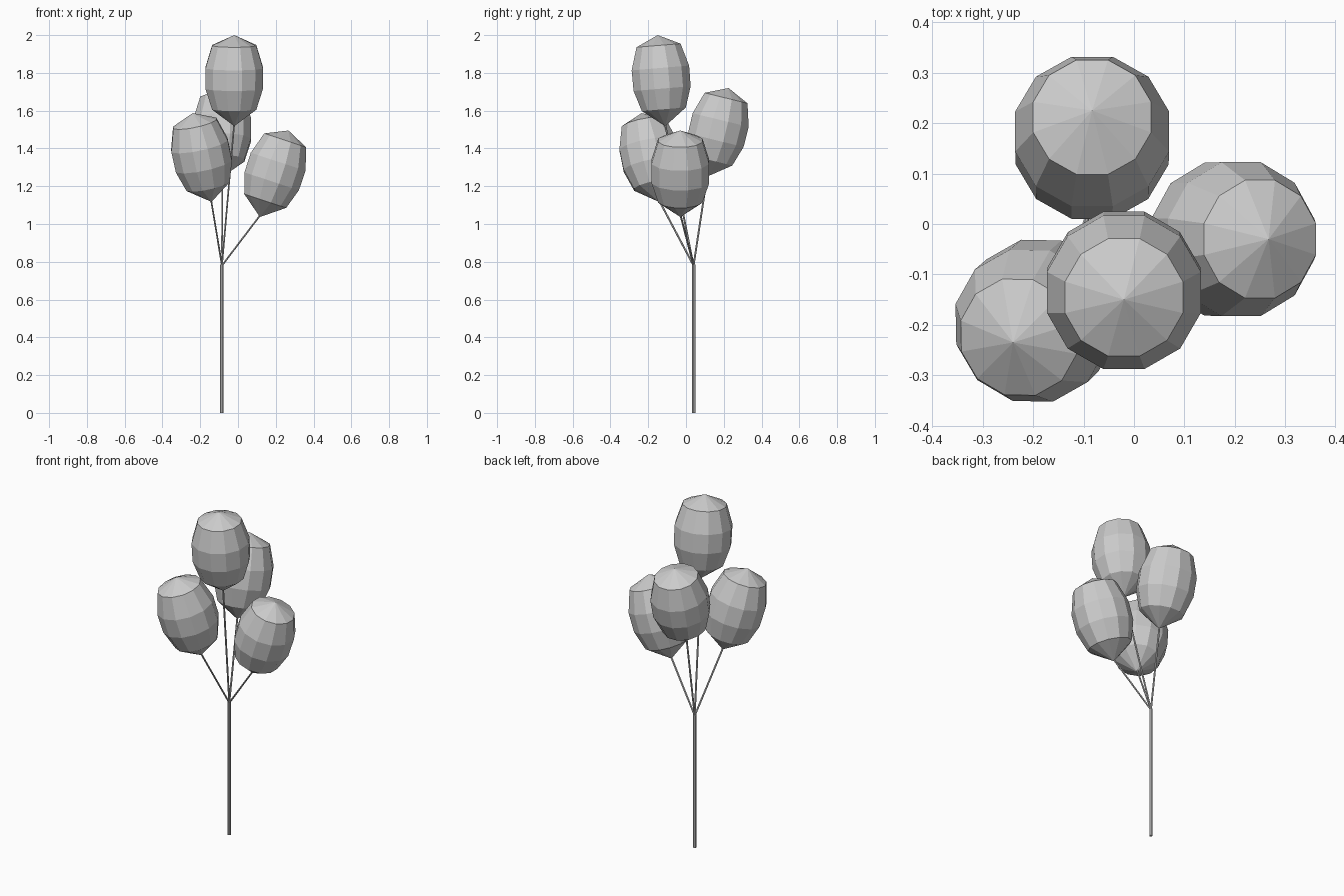
import bpy, bmesh, math
from mathutils import Vector

if "Cube" in bpy.data.objects:
    bpy.data.objects.remove(bpy.data.objects["Cube"])

KNOT = Vector((-0.085, 0.04, 0.78))

# balloon outline: distance from the tip, ring radius
PROFILE = [(0.09, 0.121), (0.2, 0.157), (0.31, 0.158), (0.43, 0.121)]
LENGTH = 0.485
SIDES = 12


def finish(name, bm, loc=(0, 0, 0), axis=None):
    bmesh.ops.recalc_face_normals(bm, faces=bm.faces)
    mesh = bpy.data.meshes.new(name)
    bm.to_mesh(mesh)
    bm.free()
    ob = bpy.data.objects.new(name, mesh)
    bpy.context.collection.objects.link(ob)
    ob.location = loc
    if axis is not None:
        ob.rotation_mode = 'QUATERNION'
        ob.rotation_quaternion = Vector((0, 0, 1)).rotation_difference(axis)
    return ob


def balloon(name, tip, top):
    axis = top - tip
    s = axis.length / LENGTH
    bm = bmesh.new()
    rings = []
    for d, r in PROFILE:
        angles = [2 * math.pi * (i + 0.5) / SIDES for i in range(SIDES)]
        rings.append([bm.verts.new((r * math.cos(a), r * math.sin(a), d * s)) for a in angles])
    low, high = bm.verts.new((0, 0, 0)), bm.verts.new((0, 0, axis.length))
    for i in range(SIDES):
        j = (i + 1) % SIDES
        bm.faces.new((low, rings[0][j], rings[0][i]))
        bm.faces.new((high, rings[-1][i], rings[-1][j]))
        for a, b in zip(rings, rings[1:]):
            bm.faces.new((a[i], a[j], b[j], b[i]))
    finish(name, bm, tip, axis)


def rod(name, start, end, radius, sides=6):
    axis = end - start
    bm = bmesh.new()
    bmesh.ops.create_cone(bm, cap_ends=True, segments=sides, radius1=radius,
                          radius2=radius, depth=axis.length)
    finish(name, bm, (start + end) / 2, axis)


# pole
rod("pole", Vector((KNOT.x, KNOT.y, 0)), KNOT + Vector((0, 0, 0.005)), 0.009, 8)

# balloons with their strings: tip, top
BALLOONS = {
    "top": ((-0.02, -0.11, 1.518), (-0.02, -0.15, 2.0)),
    "left": ((-0.14, -0.143, 1.117), (-0.24, -0.235, 1.587)),
    "right": ((0.116, -0.03, 1.037), (0.267, -0.03, 1.495)),
    "back": ((-0.083, 0.11, 1.25), (-0.083, 0.225, 1.72)),
}
for side, (tip, top) in BALLOONS.items():
    tip, top = Vector(tip), Vector(top)
    balloon(side + "_balloon", tip, top)
    rod(side + "_string", KNOT, tip + (top - tip) * 0.03, 0.005)
